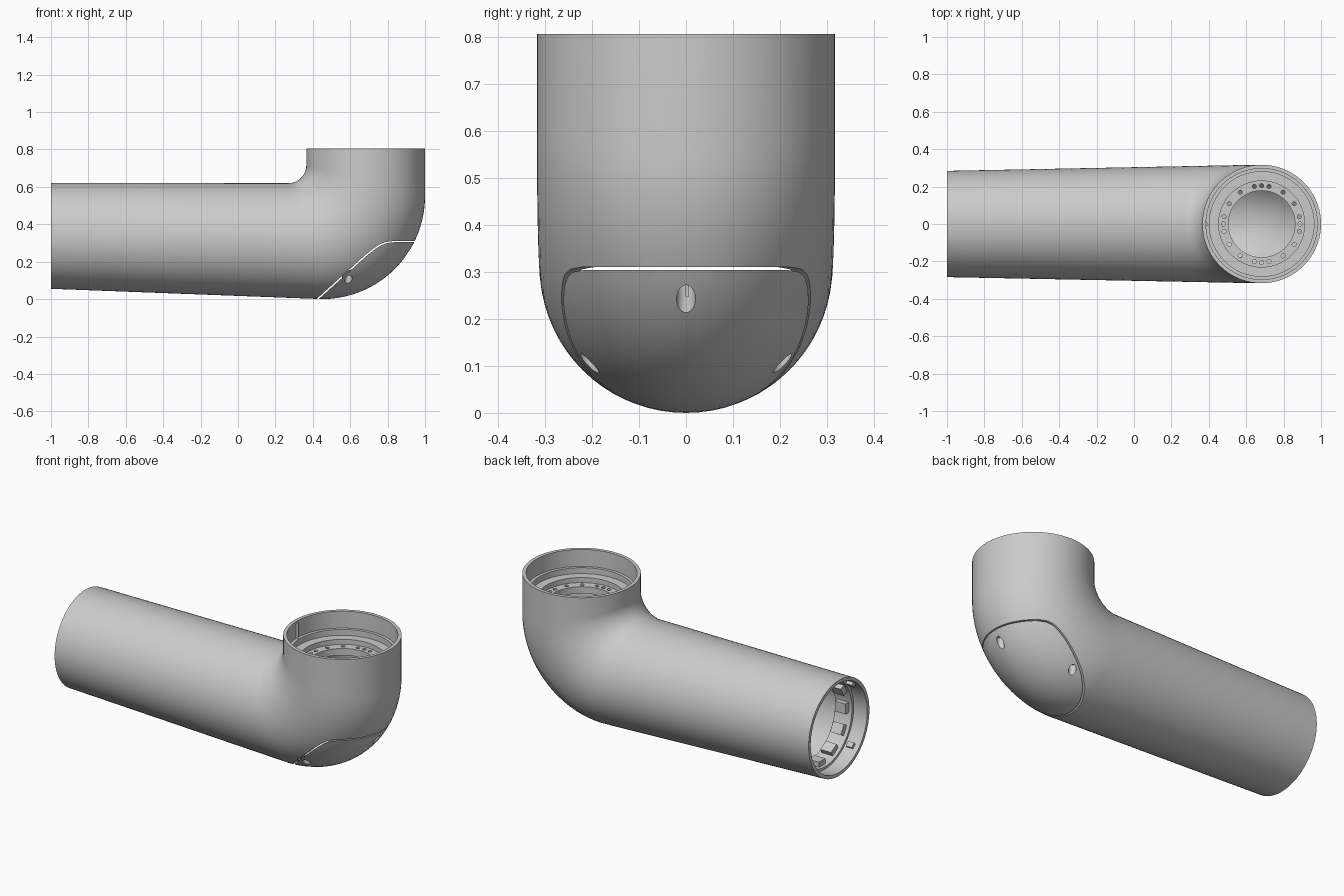
import bpy, bmesh
from math import sin, cos, pi, radians
from mathutils import Matrix, Vector

if "Cube" in bpy.data.objects:
    bpy.data.objects.remove(bpy.data.objects["Cube"])

SEG, BEND = 72, 20
TOP, AXIS_X = 0.805, 0.6825


def make(name, bm):
    bmesh.ops.recalc_face_normals(bm, faces=bm.faces[:])
    me = bpy.data.meshes.new(name)
    bm.to_mesh(me)
    bm.free()
    ob = bpy.data.objects.new(name, me)
    bpy.context.collection.objects.link(ob)
    return ob


def select(ob):
    bpy.ops.object.select_all(action='DESELECT')
    ob.select_set(True)
    bpy.context.view_layer.objects.active = ob


def boolean(ob, cutter, op='DIFFERENCE'):
    select(ob)
    m = ob.modifiers.new("cut", 'BOOLEAN')
    m.operation, m.solver, m.object = op, 'EXACT', cutter
    bpy.ops.object.modifier_apply(modifier=m.name)
    bpy.data.objects.remove(cutter)


def sections(w):
    """Elliptical elbow sections, inset by w, from inside/outside bend pairs."""
    pairs = []
    for i in range(BEND + 1):
        t = pi / 2 * i / BEND
        r, q = 0.095 + w, 0.55 - w
        pairs.append(((0.27 + r * sin(t), 0.715 - r * cos(t)),
                      (0.45 + q * sin(t), 0.55 - q * cos(t))))
    end = (Vector((-1, 0.62 - w)), Vector((-1, 0.055 + w)))
    start = [tuple(e.lerp(Vector(p), k / 6) for e, p in zip(end, pairs[0])) for k in range(6)]
    pairs = start + pairs + [((0.365 + w, TOP), (1 - w, TOP))]
    out = []
    for a, b in pairs:
        a, b = Vector(a), Vector(b)
        c, u = (a + b) / 2, (a - b) / 2
        half = 0.284 + 0.0325 * min(1, (c.x + 1) / 1.65) - w
        out.append([(c.x + u.x * cos(s), half * sin(s), c.y + u.y * cos(s))
                    for s in (2 * pi * j / SEG for j in range(SEG))])
    return out


def loft(name, rings, closed):
    bm = bmesh.new()
    vs = [[bm.verts.new(p) for p in r] for r in rings]
    n = len(vs)
    for i in range(n if closed else n - 1):
        a, b = vs[i], vs[(i + 1) % n]
        for j in range(len(a)):
            k = (j + 1) % len(a)
            bm.faces.new((a[j], a[k], b[k], b[j]))
    if not closed:
        bm.faces.new(vs[0])
        bm.faces.new(vs[-1])
    return make(name, bm)


def shell(name):
    return loft(name, sections(0) + sections(0.02)[::-1], True)


def lathe(name, profile, matrix):
    rings = [[matrix @ Vector((r * cos(a), r * sin(a), z))
              for a in (2 * pi * j / SEG for j in range(SEG))] for r, z in profile]
    return loft(name, rings, True)


def cylinders(name, items, seg=24):
    """Upright cylinders, each (x, y, radius, z0, z1), in one mesh."""
    bm = bmesh.new()
    for x, y, r, z0, z1 in items:
        bmesh.ops.create_cone(bm, cap_ends=True, segments=seg, radius1=r, radius2=r, depth=z1 - z0,
                              matrix=Matrix.Translation((x, y, (z0 + z1) / 2)))
    return make(name, bm)


def cover_prism(dx, dz):
    """Side outline of the access cover, extruded across the pipe."""
    pts = [(0.32, -0.1), (0.32, -0.09), (0.68, 0.235), (0.725, 0.271), (0.76, 0.294),
           (0.79, 0.305), (0.83, 0.31), (1.1, 0.31), (1.1, -0.1)]
    return loft("cutter", [[(x + dx, y, z + dz) for x, z in pts] for y in (-0.5, 0.5)], False)


def lugs(name, angles, x, r, size):
    """Small blocks around the inside of the horizontal end."""
    bm = bmesh.new()
    for a in angles:
        m = (Matrix.Translation((x, 0, 0.336)) @ Matrix.Rotation(radians(a), 4, 'X')
             @ Matrix.Translation((0, 0, r)) @ Matrix.Diagonal((*size, 1)))
        bmesh.ops.create_cube(bm, size=1, matrix=m)
    return make(name, bm)


parts = []

# Hollow elbow body with the cover opening cut out
body = shell("elbow_body")
boolean(body, cover_prism(0, 0))
parts.append(body)

# Access cover with three upright screw holes
screws = [(0.904, 0, 0.24), (0.59, 0.205, 0.105), (0.59, -0.205, 0.105)]
def drill():
    return cylinders("cutter", [(x, y, 0.02, z - 0.2, z + 0.04) for x, y, z in screws])

cover = shell("access_cover")
boolean(cover, cover_prism(0.005, -0.006), 'INTERSECT')
boolean(cover, drill())
parts.append(cover)

# Screw bosses behind the cover holes
boss = cylinders("cover_screw_bosses", [(x, y, 0.034, z - 0.15, z + 0.05) for x, y, z in screws])
boolean(boss, loft("cutter", sections(0.01), False), 'INTERSECT')
boolean(boss, drill())
parts.append(boss)

# Stepped mounting flange in the upright opening, with a ring of bolt holes
flange = lathe("mounting_flange", [(0.305, 0.705), (0.28, 0.705), (0.28, 0.67), (0.23, 0.67),
                                   (0.23, 0.64), (0.178, 0.64), (0.178, 0.60), (0.305, 0.60)],
               Matrix.Translation((AXIS_X, 0, 0)))
angles = [q + a for q in (0, 180) for a in (0, 11, 32, 56, 79, 90, 101, 124, 148, 169)]
boolean(flange, cylinders("cutter", [(AXIS_X + 0.205 * cos(radians(a)), 0.205 * sin(radians(a)),
                                      0.011, 0.5, 0.75) for a in angles], 12))
parts.append(flange)

# Alignment key inside the upright rim
parts.append(cylinders("alignment_key", [(0.386, 0, 0.016, 0.70, 0.795)], 3))

# Locking ring and lugs inside the horizontal end
parts.append(lathe("locking_ring", [(0.274, -0.91), (0.25, -0.91), (0.25, -0.80), (0.274, -0.80)],
                   Matrix.Translation((0, 0, 0.336)) @ Matrix.Rotation(pi / 2, 4, 'Y')))
parts.append(lugs("locking_lugs", [30 * i for i in range(12)], -0.855, 0.238, (0.07, 0.06, 0.04)))
parts.append(lugs("rim_lugs", [45, 135, 225, 315], -0.95, 0.258, (0.04, 0.03, 0.025)))

for ob in parts:
    select(ob)
    bpy.ops.object.shade_smooth_by_angle(angle=radians(30))
